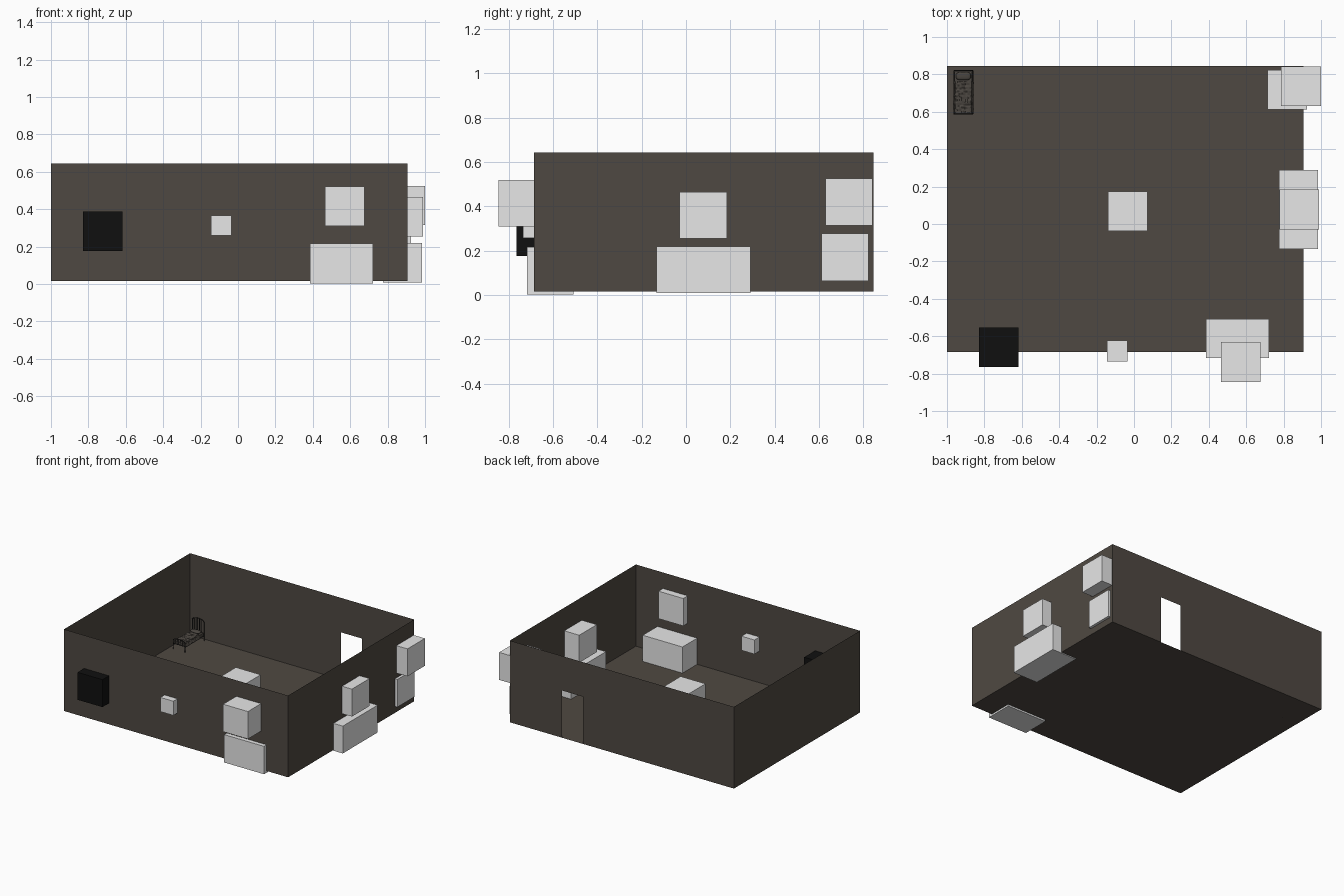
import bpy, bmesh, math, random
from mathutils import Vector

if "Cube" in bpy.data.objects:
    bpy.data.objects.remove(bpy.data.objects["Cube"])

random.seed(4)


def material(name, rgb):
    m = bpy.data.materials.new(name)
    m.diffuse_color = (*rgb, 1)
    m.use_nodes = True
    m.node_tree.nodes["Principled BSDF"].inputs["Base Color"].default_value = m.diffuse_color
    return m


BROWN = material("dark brown plaster", (0.078, 0.066, 0.054))
WHITE = material("light grey", (0.8, 0.8, 0.8))
BLACK = material("black", (0.005, 0.005, 0.005))
IRON = material("bed iron", (0.02, 0.019, 0.018))
CLOTH = material("bed cloth", (0.068, 0.059, 0.05))


def from_bmesh(name, bm, mat):
    me = bpy.data.meshes.new(name)
    bm.to_mesh(me)
    bm.free()
    me.materials.append(mat)
    ob = bpy.data.objects.new(name, me)
    bpy.context.collection.objects.link(ob)
    return ob


def box(name, x, y, z, mat):
    bm = bmesh.new()
    bmesh.ops.create_cube(bm, size=1)
    for v in bm.verts:
        v.co = [(a[0] + a[1]) / 2 + c * (a[1] - a[0]) for c, a in zip(v.co, (x, y, z))]
    return from_bmesh(name, bm, mat)


def tube(name, paths, radius, mat):
    """Round iron bars along several point paths, in one curve object."""
    cu = bpy.data.curves.new(name, "CURVE")
    cu.dimensions = "3D"
    cu.bevel_depth = radius
    cu.bevel_resolution = 1
    cu.use_fill_caps = True
    for pts in paths:
        sp = cu.splines.new("POLY")
        sp.points.add(len(pts) - 1)
        for p, co in zip(sp.points, pts):
            p.co = (*co, 1)
    cu.materials.append(mat)
    ob = bpy.data.objects.new(name, cu)
    bpy.context.collection.objects.link(ob)
    return ob


# Room shell: floor and four thin walls, doorway in the back wall
X0, X1, Y0, Y1, Z0, Z1 = -1.0, 0.906, -0.685, 0.846, 0.015, 0.643
DX0, DX1, DZ = 0.284, 0.463, 0.378


def panels(name, quads):
    bm = bmesh.new()
    for q in quads:
        bm.faces.new([bm.verts.new(p) for p in q])
    bmesh.ops.remove_doubles(bm, verts=bm.verts, dist=1e-5)
    return from_bmesh(name, bm, BROWN)


def upright(ax, ay, bx, by, z0=Z0, z1=Z1):
    return [(ax, ay, z0), (bx, by, z0), (bx, by, z1), (ax, ay, z1)]


panels("floor", [[(X0, Y0, Z0), (X1, Y0, Z0), (X1, Y1, Z0), (X0, Y1, Z0)]])
panels("front_wall", [upright(X0, Y0, X1, Y0)])
panels("right_wall", [upright(X1, Y0, X1, Y1)])
panels("left_wall", [upright(X0, Y1, X0, Y0)])
# One outline polygon that steps round the doorway
panels("back_wall", [[(X1, Y1, Z0), (DX1, Y1, Z0), (DX1, Y1, DZ), (DX0, Y1, DZ),
                      (DX0, Y1, Z0), (X0, Y1, Z0), (X0, Y1, Z1), (X1, Y1, Z1)]])

# Furniture blocks pushed through the walls
box("wall_screen", (-0.829, -0.618), (-0.764, -0.553), (0.177, 0.388), BLACK)
box("small_wall_block", (-0.145, -0.035), (-0.735, -0.624), (0.258, 0.367), WHITE)
box("front_upper_block", (0.465, 0.676), (-0.845, -0.631), (0.309, 0.52), WHITE)
box("front_low_cabinet", (0.385, 0.723), (-0.717, -0.507), (0.002, 0.216), WHITE)
box("centre_block", (-0.139, 0.072), (-0.038, 0.173), (0.042, 0.253), WHITE)
box("right_upper_block", (0.779, 0.99), (-0.03, 0.184), (0.254, 0.465), WHITE)
box("right_low_cabinet", (0.774, 0.985), (-0.134, 0.29), (0.009, 0.219), WHITE)
box("corner_upper_block", (0.786, 1.0), (0.63, 0.841), (0.314, 0.525), WHITE)
box("corner_lower_block", (0.715, 0.926), (0.612, 0.824), (0.064, 0.277), WHITE)

# Bed: iron head and foot frames with arched tops and bars
BX0, BX1 = -0.962, -0.862
BC, BW = (BX0 + BX1) / 2, (BX1 - BX0) / 2


def bed_end(name, y, height, arch):
    top = lambda x: height + arch * math.sqrt(max(0, 1 - ((x - BC) / BW) ** 2))
    n = 10
    hoop = [(BC - BW * math.cos(math.pi * i / n), y) for i in range(n + 1)]
    hoop = [(x, yy, top(x)) for x, yy in hoop]
    paths = [[(BX0, y, Z0)] + hoop + [(BX1, y, Z0)], [(BX0, y, 0.06), (BX1, y, 0.06)]]
    for i in range(1, 5):
        x = BX0 + (BX1 - BX0) * i / 5
        paths.append([(x, y, 0.06), (x, y, top(x))])
    tube(name, paths, 0.0028, IRON)


bed_end("headboard", 0.82, 0.155, 0.022)
bed_end("footboard", 0.588, 0.085, 0.018)
tube("bed_rails", [[(x, 0.588, 0.055), (x, 0.82, 0.055)] for x in (BX0, BX1)], 0.003, IRON)
box("mattress", (BX0 + 0.003, BX1 - 0.003), (0.592, 0.816), (0.055, 0.078), CLOTH)

# Rumpled blanket draped over the sides
bm = bmesh.new()
bmesh.ops.create_grid(bm, x_segments=10, y_segments=16, size=1)
for v in bm.verts:
    u, w = v.co.x, v.co.y
    drop = 0.026 if abs(u) > 0.95 else 0
    v.co = Vector((BC + 0.054 * u + random.uniform(-0.002, 0.002), 0.679 + 0.086 * w,
                   0.084 - drop + random.uniform(-0.004, 0.004)))
from_bmesh("blanket", bm, CLOTH)

# Pillow
bm = bmesh.new()
bmesh.ops.create_uvsphere(bm, u_segments=14, v_segments=8, radius=1)
for v in bm.verts:
    flat = [math.copysign(abs(c) ** 0.6, c) for c in v.co]
    v.co = (BC + 0.04 * flat[0], 0.791 + 0.022 * flat[1], 0.087 + 0.01 * v.co.z)
pillow = from_bmesh("pillow", bm, CLOTH)
for p in pillow.data.polygons:
    p.use_smooth = True
